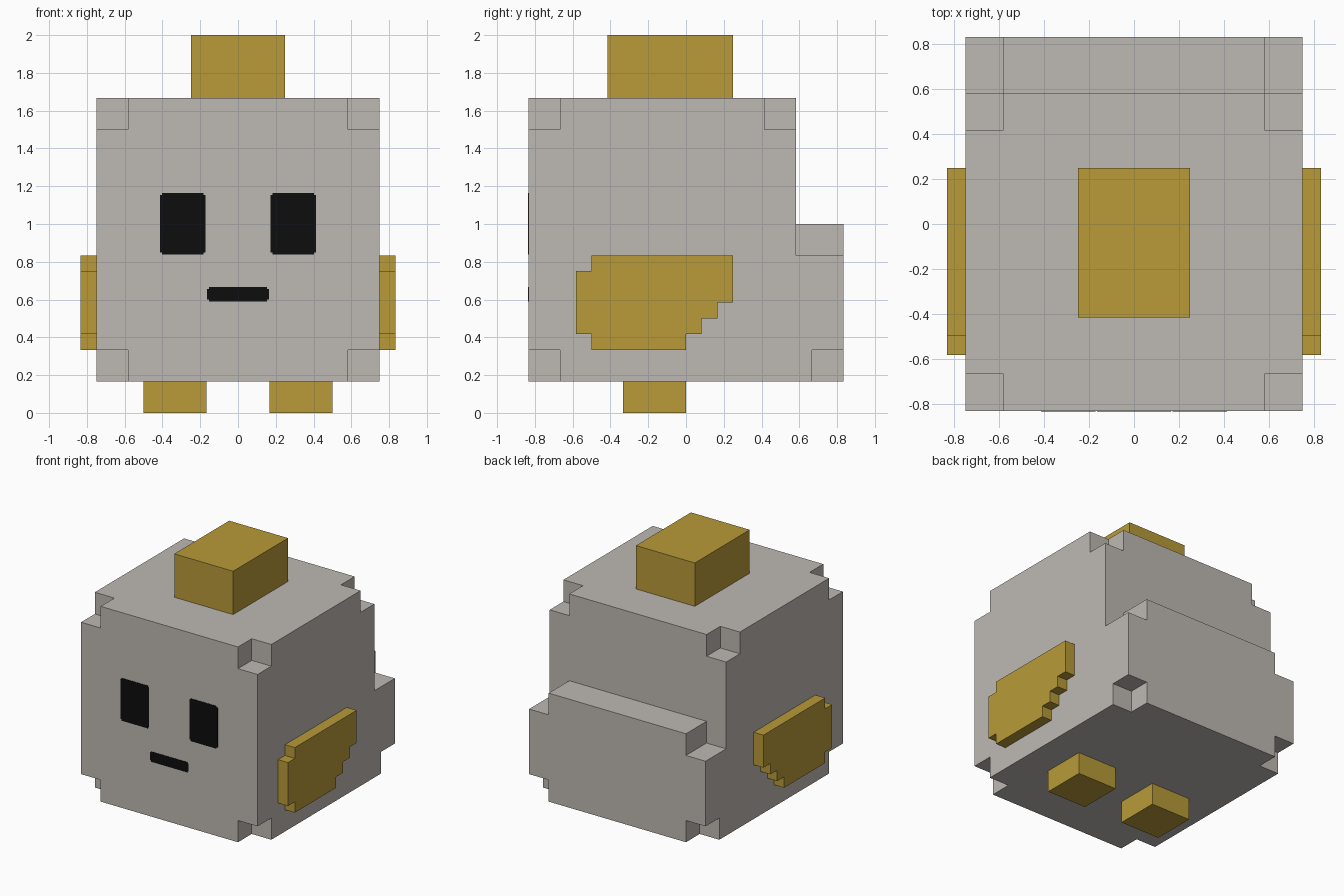
import bpy
import bmesh
from mathutils import Vector

default = bpy.data.objects.get("Cube")
if default:
    bpy.data.objects.remove(default, do_unlink=True)

U = 1 / 12  # block unit; all positions below are in these units


def make_material(name, color):
    mat = bpy.data.materials.new(name)
    mat.use_nodes = True
    mat.diffuse_color = (*color, 1)
    bsdf = mat.node_tree.nodes["Principled BSDF"]
    bsdf.inputs["Base Color"].default_value = (*color, 1)
    bsdf.inputs["Roughness"].default_value = 0.9
    return mat


GREY = make_material("warm grey", (0.515, 0.483, 0.448))
GOLD = make_material("mustard gold", (0.479, 0.328, 0.040))
BLACK = make_material("black", (0.004, 0.004, 0.004))


def finish(name, bm, mat):
    bmesh.ops.recalc_face_normals(bm, faces=bm.faces)
    bmesh.ops.scale(bm, vec=(U, U, U), verts=bm.verts)
    mesh = bpy.data.meshes.new(name)
    bm.to_mesh(mesh)
    bm.free()
    mesh.materials.append(mat)
    obj = bpy.data.objects.new(name, mesh)
    bpy.context.collection.objects.link(obj)
    return obj


def extrude_profile(name, points, offset, mat):
    """Extrude a closed outline of 3D points along an offset."""
    bm = bmesh.new()
    face = bm.faces.new([bm.verts.new(p) for p in points])
    result = bmesh.ops.extrude_face_region(bm, geom=[face], use_keep_orig=True)
    verts = [g for g in result["geom"] if isinstance(g, bmesh.types.BMVert)]
    bmesh.ops.translate(bm, vec=offset, verts=verts)
    return finish(name, bm, mat)


def box(name, x, y, z, mat):
    outline = [(x[0], y[0], z[0]), (x[1], y[0], z[0]), (x[1], y[1], z[0]), (x[0], y[1], z[0])]
    return extrude_profile(name, outline, (0, 0, z[1] - z[0]), mat)


# Body: solid cells on an uneven grid, skinned where solid meets empty
BREAKS = ((-9, -7, 7, 9), (-10, -8, 5, 7, 8, 10), (2, 4, 10, 12, 18, 20))


def solid(cell):
    if any(not 0 <= c < len(b) - 1 for c, b in zip(cell, BREAKS)):
        return False
    x, y, z = ((b[c] + b[c + 1]) / 2 for c, b in zip(cell, BREAKS))
    if y > 7 and z > 12:          # space above the rear ledge
        return False
    if abs(x) < 7:
        return True
    bottom_notch = z < 4 and (y < -8 or y > 8)
    top_notch = z > 18 and (y < -8 or y > 5)
    ledge_notch = z > 10 and y > 7
    return not (bottom_notch or top_notch or ledge_notch)


def build_body():
    bm = bmesh.new()
    nx, ny, nz = (len(b) - 1 for b in BREAKS)
    cells = [(i, j, k) for i in range(nx) for j in range(ny) for k in range(nz)]
    for cell in filter(solid, cells):
        for axis in range(3):
            for side in (0, 1):
                neighbour = list(cell)
                neighbour[axis] += 2 * side - 1
                if solid(neighbour):
                    continue
                corners = []
                for du, dv in ((0, 0), (1, 0), (1, 1), (0, 1)):
                    step = [0, 0, 0]
                    step[axis] = side
                    step[(axis + 1) % 3] = du
                    step[(axis + 2) % 3] = dv
                    corners.append(Vector([BREAKS[a][cell[a] + step[a]] for a in range(3)]))
                bm.faces.new([bm.verts.new(c) for c in corners])
    bmesh.ops.remove_doubles(bm, verts=bm.verts, dist=0.001)
    bmesh.ops.recalc_face_normals(bm, faces=bm.faces)
    bmesh.ops.dissolve_limit(bm, angle_limit=0.01, verts=bm.verts, edges=bm.edges)
    return finish("body", bm, GREY)


build_body()

# Crest on top of the head
box("crest", (-3, 3), (-5, 3), (20, 24), GOLD)

# Stepped wing outline in (y, z)
WING = [(-7, 5), (-6, 5), (-6, 4), (0, 4), (0, 5), (1, 5), (1, 6), (2, 6),
        (2, 7), (3, 7), (3, 10), (-6, 10), (-6, 9), (-7, 9)]


def face_plate(name, x, z):
    """Thin plate on the front of the body with tiny stepped corners."""
    s = 0.13
    (a, b), (c, d) = x, z
    pts = [(a + s, c), (b - s, c), (b - s, c + s), (b, c + s), (b, d - s), (b - s, d - s),
           (b - s, d), (a + s, d), (a + s, d - s), (a, d - s), (a, c + s), (a + s, c + s)]
    extrude_profile(name, [(px, -10, pz) for px, pz in pts], (0, -0.04, 0), BLACK)


# Paired parts
for side, label in ((1, "left"), (-1, "right")):
    extrude_profile(label + "_wing", [(side * 9, y, z) for y, z in WING], (side, 0, 0), GOLD)
    box(label + "_foot", sorted((side * 2, side * 6)), (-4, 0), (0, 2), GOLD)
    face_plate(label + "_eye", sorted((side * 2.06, side * 4.96)), (10.05, 13.97))

# Mouth
face_plate("mouth", (-1.97, 1.97), (7.07, 8.0))
